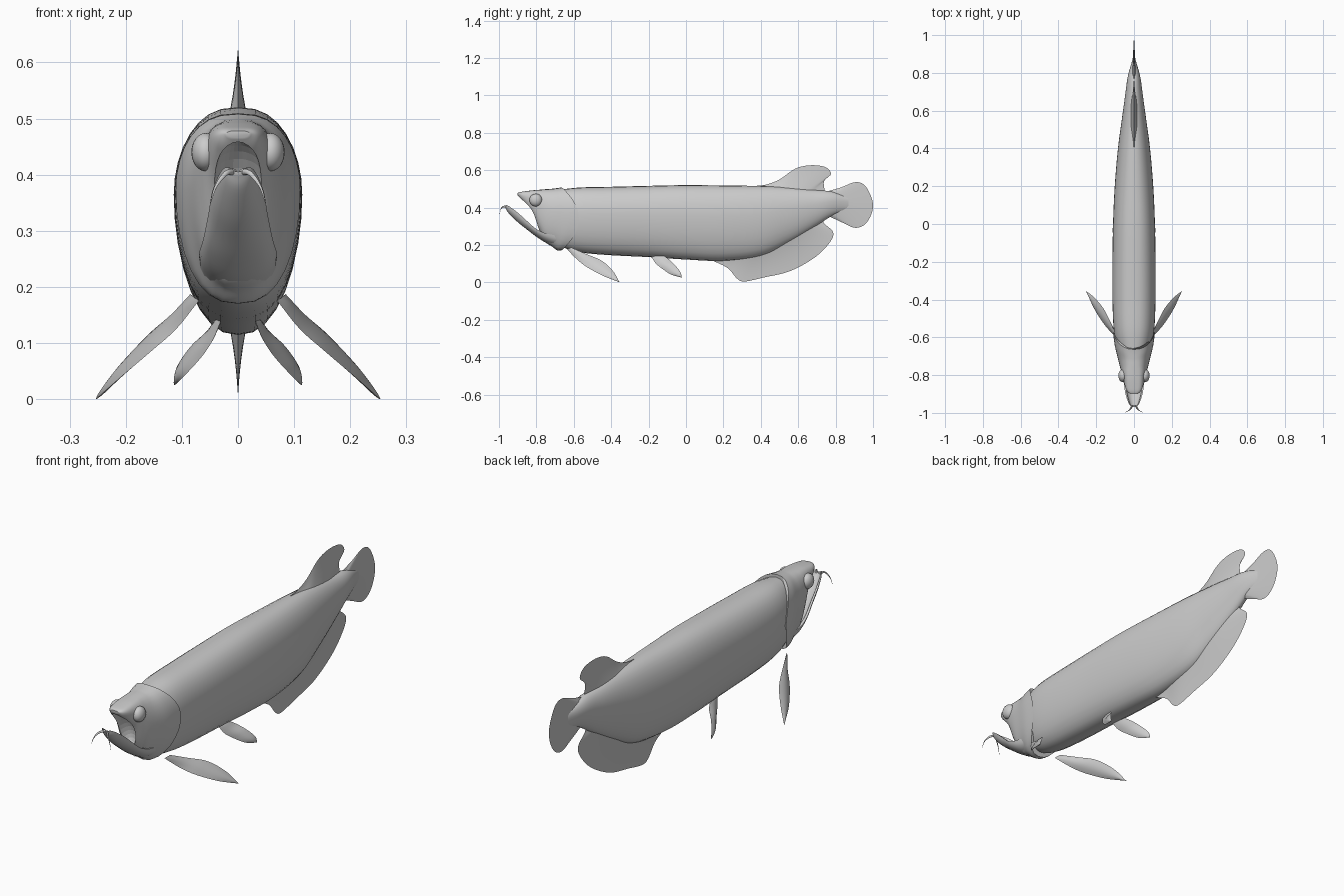
import bpy, bmesh
from math import sin, cos, pi, copysign
from mathutils import Vector

cube = bpy.data.objects.get("Cube")
if cube:
    bpy.data.objects.remove(cube)

grey = bpy.data.materials.new("plain grey")
grey.use_nodes = True
colour = (0.6, 0.6, 0.6, 1)
grey.diffuse_color = colour
grey.node_tree.nodes["Principled BSDF"].inputs["Base Color"].default_value = colour


def spline(points, n):
    """Resample a list of tuples to n + 1 points on a Catmull-Rom curve."""
    p = [Vector(q) for q in points]
    p = [p[0] * 2 - p[1]] + p + [p[-1] * 2 - p[-2]]
    out = []
    for i in range(n + 1):
        u = i / n * (len(points) - 1)
        k = min(int(u), len(points) - 2)
        t = u - k
        a, b, c, d = p[k:k + 4]
        out.append(b + ((c - a) + (a * 2 - b * 5 + c * 4 - d + (b * 3 - a - c * 3 + d) * t) * t) * (t / 2))
    return out


def finish(name, bm):
    bmesh.ops.remove_doubles(bm, verts=bm.verts, dist=0.0002)
    bmesh.ops.recalc_face_normals(bm, faces=bm.faces)
    mesh = bpy.data.meshes.new(name)
    bm.to_mesh(mesh)
    bm.free()
    obj = bpy.data.objects.new(name, mesh)
    bpy.context.collection.objects.link(obj)
    mesh.materials.append(grey)
    shade(obj)
    return obj


def shade(obj):
    bpy.ops.object.select_all(action='DESELECT')
    obj.select_set(True)
    bpy.context.view_layer.objects.active = obj
    bpy.ops.object.shade_smooth_by_angle(angle=0.8)


def loft(name, rings):
    bm = bmesh.new()
    rows = [[bm.verts.new(p) for p in ring] for ring in rings]
    n = len(rows[0])
    for r, s in zip(rows, rows[1:]):
        for i in range(n):
            bm.faces.new((r[i], r[(i + 1) % n], s[(i + 1) % n], s[i]))
    bm.faces.new(rows[0])
    bm.faces.new(rows[-1])
    return finish(name, bm)


def oval(y, low, high, width, power, bow=0, sides=32):
    """Fish cross-section, widest above the middle; bow curves it forward."""
    mid = low + 0.6 * (high - low)
    ring = []
    for i in range(sides):
        a = 2 * pi * i / sides
        c, s = cos(a), sin(a)
        z = mid + s * (high - mid if s > 0 else mid - low)
        x = width * copysign(abs(c) ** power, c)
        ring.append((x, y - bow * ((z - 0.34) / 0.165) ** 2, z))
    return ring


def fin(name, edge_a, edge_b, thick, steps=24, across=8):
    """Two-sided blade between two edges; thick(s) is its half thickness."""
    a, b = spline(edge_a, steps), spline(edge_b, steps)
    bm = bmesh.new()
    for side in (1, -1):
        rows = []
        for i in range(steps + 1):
            j, k = max(i - 1, 0), min(i + 1, steps)
            along = a[k] + b[k] - a[j] - b[j]
            chord = b[i] - a[i]
            if chord.length < 0.001:
                chord = b[i - 1] - a[i - 1] if i else b[1] - a[1]
            normal = along.cross(chord).normalized() * side
            taper = sin(pi * (i + 0.02) / (steps + 0.04)) ** 0.4
            rows.append([bm.verts.new(a[i].lerp(b[i], q / across)
                         + normal * thick(q / across) * taper) for q in range(across + 1)])
        for r, s in zip(rows, rows[1:]):
            for q in range(across):
                bm.faces.new((r[q], r[q + 1], s[q + 1], s[q]))
    return finish(name, bm)


# Long body: y, bottom, top, half width, roundness
body = [(-.72, .23, .49, .065, .9), (-.64, .18, .5, .093, .85), (-.55, .158, .508, .108, .8),
        (-.4, .145, .511, .114, .8), (-.2, .135, .516, .114, .8), (0, .122, .52, .111, .8),
        (.2, .115, .518, .102, .85), (.4, .14, .515, .085, .9), (.55, .21, .508, .065, 1),
        (.68, .29, .495, .047, 1), (.78, .355, .485, .033, 1), (.87, .39, .455, .008, 1)]
loft("body", [oval(*s) for s in spline(body, 60)])

# Head with gill covers bowed around the rear edge
head = [(-.9, .466, .478, .02, .6), (-.885, .447, .483, .036, .5), (-.86, .42, .487, .047, .5),
        (-.82, .365, .492, .056, .5), (-.785, .28, .495, .066, .55), (-.75, .214, .498, .076, .7),
        (-.7, .187, .501, .088, .8), (-.64, .172, .504, .102, .8), (-.572, .17, .508, .111, .8)]
skull = loft("head", [oval(*s, bow=.09 * min(max((s[0] + .72) / .15, 0), 1)) for s in spline(head, 40)])

# Hollow mouth
bpy.ops.mesh.primitive_uv_sphere_add(segments=32, ring_count=16, radius=1,
                                     location=(0, -.84, .365), rotation=(.51, 0, 0))
cavity = bpy.context.object
cavity.name = "mouth_cutter"
cavity.scale = (.046, .06, .108)
cavity.data.materials.append(grey)
cavity.hide_render = True
cavity.hide_set(True)
cut = skull.modifiers.new("mouth", 'BOOLEAN')
cut.operation = 'DIFFERENCE'
cut.object = cavity

# Scooped lower jaw: y, bottom, rim height, half width
jaw = [(-.968, .402, .412, .012), (-.95, .372, .409, .028), (-.9, .322, .373, .045),
       (-.85, .282, .328, .053), (-.8, .244, .285, .062), (-.75, .212, .262, .069), (-.69, .188, .25, .07)]


def scoop(y, low, rim, width, n=12):
    arc = [(cos(pi * i / n), sin(pi * i / n)) for i in range(n + 1)]
    return ([(width * c, y, rim - (rim - low) * s) for c, s in arc]
            + [(width * .82 * c, y, rim - (rim - low) * .7 * s) for c, s in reversed(arc)])


loft("lower_jaw", [scoop(*s) for s in spline(jaw, 30)])


# Fins on the centre line
def centre(points):
    return [(0, y, z) for y, z in points]


def web(t):
    return lambda s: t * (1 - s) ** 2 + .003 * (1 - s ** 4)


fin("dorsal_fin", centre([(.4, .5), (.5, .49), (.6, .48), (.7, .46)]),
    centre([(.38, .517), (.43, .523), (.5, .55), (.583, .607), (.663, .626), (.743, .617),
            (.775, .58), (.738, .54), (.743, .48)]), web(.018), 40)
fin("anal_fin", centre([(.18, .16), (.35, .18), (.5, .25), (.6, .31), (.7, .37)]),
    centre([(.15, .113), (.225, .075), (.273, .02), (.316, .005), (.42, .027), (.556, .06),
            (.69, .134), (.77, .215), (.786, .27), (.735, .32), (.745, .36)]), web(.03), 48)
fin("tail_fin", centre([(.74, .47), (.75, .42), (.74, .37)]),
    centre([(.75, .485), (.83, .508), (.9, .535), (.95, .524), (.985, .47), (1, .41),
            (.985, .35), (.95, .305), (.9, .292), (.84, .318), (.75, .36)]), web(.016), 40)

# Paired fins, eyes and barbels
pectoral = ([(.085, -.615, .187), (.12, -.53, .15), (.16, -.45, .115), (.21, -.39, .06), (.253, -.355, 0)],
            [(.07, -.635, .175), (.11, -.585, .125), (.155, -.535, .085), (.21, -.45, .038), (.253, -.355, 0)])
pelvic = ([(.035, -.13, .15), (.055, -.09, .122), (.085, -.06, .093), (.11, -.03, .055), (.113, -.022, .025)],
          [(.03, -.185, .14), (.045, -.165, .105), (.065, -.13, .075), (.095, -.08, .042), (.113, -.022, .025)])
barbel = [(.008, -.96, .405), (.022, -.983, .402), (.04, -.994, .378), (.05, -.998, .345)]

for side, x in (("left", 1), ("right", -1)):
    def flip(points):
        return [(x * p[0], p[1], p[2]) for p in points]

    for name, edges, t in (("pectoral", pectoral, .008), ("pelvic", pelvic, .007)):
        fin(f"{side}_{name}_fin", flip(edges[0]), flip(edges[1]), lambda s: t * sin(pi * s))

    bpy.ops.mesh.primitive_uv_sphere_add(segments=24, ring_count=16, radius=1, location=(x * .058, -.803, .44))
    eye = bpy.context.object
    eye.name = f"{side}_eye"
    eye.scale = (.025, .034, .034)
    eye.data.materials.append(grey)
    shade(eye)

    path = spline(flip(barbel), 14)
    loft(f"{side}_barbel", [[p + Vector((cos(a * pi / 4), 0, sin(a * pi / 4))) * (.006 * (1 - i / 15))
                             for a in range(8)] for i, p in enumerate(path)])
